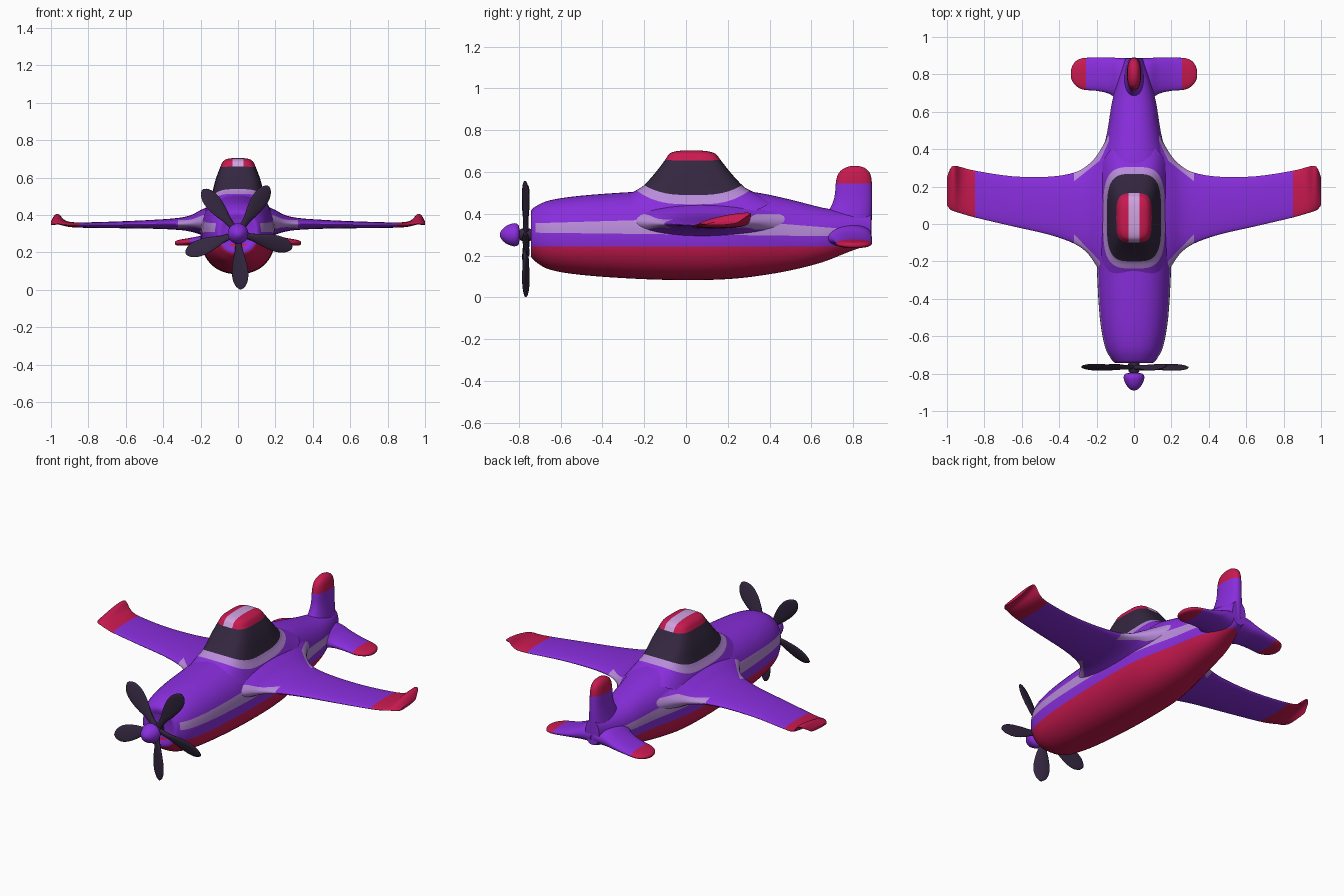
import bpy, bmesh
from math import cos, sin, pi, radians, copysign
from mathutils import Vector, Matrix

if "Cube" in bpy.data.objects:
    bpy.data.objects.remove(bpy.data.objects["Cube"])


def material(name, rgb):
    m = bpy.data.materials.new(name)
    m.diffuse_color = (*rgb, 1)
    m.use_nodes = True
    m.node_tree.nodes["Principled BSDF"].inputs["Base Color"].default_value = m.diffuse_color
    return m


PURPLE, RED, DARK, LILAC, PALE = range(5)
MATS = [material("purple", (0.25, 0.027, 0.72)), material("red", (0.58, 0.01, 0.08)),
        material("dark", (0.034, 0.02, 0.05)), material("lilac", (0.48, 0.26, 0.70)),
        material("pale_lilac", (0.62, 0.36, 0.74))]


def spline(rows, n=4):
    """Catmull-Rom interpolation of station tuples, n steps per span."""
    out = []
    for i in range(len(rows) - 1):
        a, b, c, d = (rows[max(0, min(len(rows) - 1, i + k))] for k in (-1, 0, 1, 2))
        for j in range(n):
            t = j / n
            out.append([q + 0.5 * t * (r - p + t * (2 * p - 5 * q + 4 * r - s + t * (3 * (q - r) + s - p)))
                        for p, q, r, s in zip(a, b, c, d)])
    return out + [list(rows[-1])]


def oval(power=2.0, n=40):
    """Unit superellipse points."""
    f = lambda v: copysign(abs(v) ** (2 / power), v)
    return [(f(cos(2 * pi * k / n)), f(sin(2 * pi * k / n))) for k in range(n)]


def loft(name, rings, colour, cuts=(), caps=(True, True), mirror=False):
    """Skin rings, cut along colour borders, then colour each face by its centre."""
    bm = bmesh.new()
    vs = [[bm.verts.new(p) for p in r] for r in rings]
    for a, b in zip(vs, vs[1:]):
        for k in range(len(a)):
            j = (k + 1) % len(a)
            bm.faces.new((a[k], a[j], b[j], b[k]))
    for r, use in ((vs[0], caps[0]), (vs[-1], caps[1])):
        if use:
            bm.faces.new(r)
    bmesh.ops.recalc_face_normals(bm, faces=bm.faces[:])
    if not any(caps) and sum(f.normal.z for f in bm.faces) < 0:
        bmesh.ops.reverse_faces(bm, faces=bm.faces[:])
    for co, no in cuts:
        bmesh.ops.bisect_plane(bm, geom=bm.verts[:] + bm.edges[:] + bm.faces[:],
                               dist=1e-5, plane_co=co, plane_no=no)
    for f in bm.faces:
        f.smooth = True
        f.material_index = colour(f.calc_center_median()) if callable(colour) else colour
    me = bpy.data.meshes.new(name)
    bm.to_mesh(me)
    bm.free()
    for m in MATS:
        me.materials.append(m)
    me.set_sharp_from_angle(angle=radians(45))
    ob = bpy.data.objects.new(name, me)
    bpy.context.collection.objects.link(ob)
    if mirror:
        ob.modifiers.new("mirror", 'MIRROR')
    return ob


# Fuselage: y, half width, bottom, top
hull = [(-.735, .07, .235, .375), (-.742, .10, .20, .41), (-.72, .123, .172, .435),
        (-.65, .157, .133, .465), (-.5, .183, .108, .487), (-.25, .198, .09, .505),
        (0, .202, .083, .515), (.2, .198, .088, .515), (.35, .175, .104, .50),
        (.5, .142, .13, .468), (.65, .118, .168, .43), (.77, .085, .215, .41),
        (.84, .06, .24, .405), (.885, .045, .255, .40)]
rings = [[(w * c, y, (b + t) / 2 + (t - b) / 2 * s) for c, s in oval(2.25, 48)]
         for y, w, b, t in spline(hull)]


def hull_colour(p):
    x, y, z = p
    if z < .245:
        return RED if y > -.738 else PURPLE
    low = .31 - .012 * (y + .73)
    high = min(.355 + .03 * (y + .73), .365 - .08 * (y - .3))
    return LILAC if low < z < high and -.72 < y < .72 else PURPLE


loft("fuselage", rings, hull_colour,
     [((0, 0, .245), (0, 0, 1)), ((0, -.73, .31), (0, .012, 1)), ((0, -.73, .355), (0, -.03, 1)),
      ((0, .3, .365), (0, .08, 1)), ((0, -.72, 0), (0, 1, 0)), ((0, .72, 0), (0, 1, 0))])

# Wings: x, leading y, trailing y, z, half thickness, upward curl of the rear
wing = [(.10, -.36, .57, .36, .10, 0), (.15, -.30, .45, .36, .088, 0), (.20, -.225, .365, .36, .066, 0),
        (.25, -.155, .313, .355, .045, 0), (.32, -.105, .275, .352, .032, 0), (.45, -.058, .253, .35, .024, 0),
        (.65, -.012, .255, .347, .018, 0), (.85, .035, .285, .345, .014, .002), (.92, .055, .303, .348, .014, .012),
        (.957, .066, .311, .353, .016, .045), (.98, .076, .30, .352, .015, .042), (1.0, .10, .25, .35, .008, .01)]
rings = [[(x, (f + r) / 2 + (r - f) / 2 * c, z + t * s + k * (c + 1) / 2) for c, s in oval(2.0)]
         for x, f, r, z, t, k in spline(wing)]


def wing_colour(p):
    x, y, z = p
    if x > .85:
        return RED
    edge = y < -.18 + 1.04 * (x - .2) or y > .325 - .8 * (x - .2)
    return LILAC if x < .32 and edge and .325 < z < .40 else PURPLE


loft("wings", rings, wing_colour,
     [((.2, -.18, 0), (-1.04, 1, 0)), ((.2, .325, 0), (.8, 1, 0)), ((0, 0, .325), (0, 0, 1)),
      ((0, 0, .40), (0, 0, 1)), ((.85, 0, 0), (1, 0, 0))], mirror=True)

# Tailplane: x, leading y, trailing y, z, half thickness
stab = [(.01, .62, .888, .30, .06), (.08, .655, .888, .293, .05), (.13, .695, .89, .28, .034),
        (.20, .712, .89, .266, .023), (.27, .718, .887, .256, .019), (.31, .738, .872, .252, .016),
        (.332, .768, .84, .25, .011), (.338, .795, .812, .25, .004)]
rings = [[(x, (f + r) / 2 + (r - f) / 2 * c, z + t * s) for c, s in oval(2.3)]
         for x, f, r, z, t in spline(stab)]
loft("tailplane", rings, lambda p: RED if p.x > .257 else PURPLE,
     [((.257, 0, 0), (1, 0, 0))], mirror=True)

# Tail fin: z, front y, rear y, half thickness
fin = [(.27, .70, .885, .045), (.36, .64, .888, .055), (.42, .685, .89, .047), (.48, .71, .89, .04),
       (.56, .718, .888, .037), (.60, .734, .876, .032), (.622, .765, .85, .02), (.63, .795, .815, .006)]
rings = [[(t * s, (f + r) / 2 + (r - f) / 2 * c, z) for c, s in oval(2.3)]
         for z, f, r, t in spline(fin)]
loft("tail_fin", rings, lambda p: RED if p.z > .545 else PURPLE, [((0, 0, .545), (0, 0, 1))])

# Canopy: half width, front y, rear y, side z, end z, split into colour bands
dome = [(.19, -.33, .42, .38, .46), (.165, -.238, .305, .445, .513), (.145, -.20, .268, .49, .538),
        (.121, -.148, .215, .585, .595), (.095, -.10, .165, .655, .658), (.079, -.08, .142, .687, .687),
        (.052, -.05, .105, .701, .699), (.012, -.005, .05, .704, .704)]
rings = [[(w * c, (f + r) / 2 + (r - f) / 2 * s, zs + (ze - zs) * abs(s) ** 3) for c, s in oval(3.6, 56)]
         for w, f, r, zs, ze in spline(dome)]
for name, a, b, col in (("canopy_base", 0, 4, PURPLE), ("canopy_frame", 4, 8, LILAC),
                        ("canopy_glass", 8, 16, DARK)):
    loft(name, rings[a:b + 1], col, caps=(False, False))
loft("canopy_roof", rings[16:], lambda p: PALE if abs(p.x) < .03 else RED,
     [((.03, 0, 0), (1, 0, 0)), ((-.03, 0, 0), (1, 0, 0))], caps=(False, True))


# Spinner and propeller shaft: lathed profiles of y, radius
def lathe(name, profile, z, col):
    loft(name, [[(r * c, y, z + r * s) for c, s in oval(2, 32)] for y, r in profile], col)


lathe("spinner", spline([(-.89, .002), (-.884, .02), (-.86, .042), (-.825, .055), (-.803, .049), (-.797, .03)]),
      .30, PURPLE)
lathe("propeller_shaft", [(-.80, .02), (-.785, .03), (-.75, .03), (-.73, .025)], .30, DARK)

# Propeller blades: radius, half width, half thickness
blade = [(.01, .018, .012), (.08, .02, .011), (.14, .036, .010), (.20, .046, .009),
         (.25, .043, .008), (.285, .026, .006), (.30, .006, .003)]
pitch = Matrix.Rotation(radians(20), 3, 'X')
rings = [[pitch @ Vector((r, t * s, w * c)) for c, s in oval(2, 24)] for r, w, t in spline(blade)]
for i in range(5):
    ob = loft(f"propeller_blade_{i + 1}", rings, DARK)
    ob.location = (0, -.766, .302)
    ob.rotation_euler = (0, radians(87 - 72 * i), 0)
